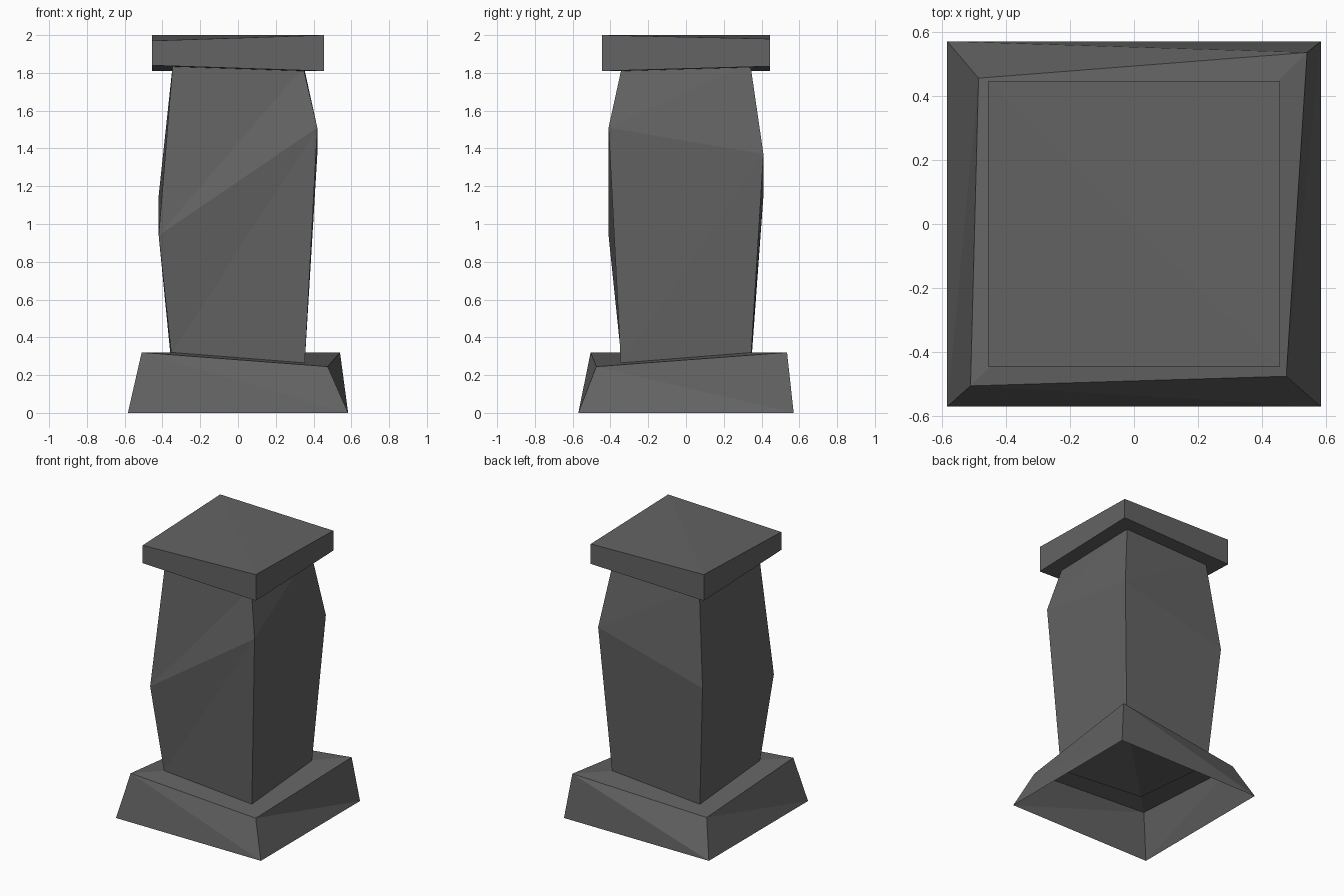
import bpy

if "Cube" in bpy.data.objects:
    bpy.data.objects.remove(bpy.data.objects["Cube"])

stone = bpy.data.materials.new("dark_grey_stone")
stone.diffuse_color = (0.125, 0.125, 0.125, 1)
stone.use_nodes = True
stone.node_tree.nodes["Principled BSDF"].inputs["Base Color"].default_value = stone.diffuse_color


def rect(hx, hy, zs):
    """Four corners, front-left first and counter-clockwise, each with its own height."""
    signs = [(-1, -1), (1, -1), (1, 1), (-1, 1)]
    return [(sx * hx, sy * hy, z) for (sx, sy), z in zip(signs, zs)]


def stack(name, rings, bottom=None, top=None):
    """Join four-cornered rings with triangulated walls.
    bottom / top: corner where the end's diagonal starts, None leaves it open."""
    verts = [v for ring in rings for v in ring]
    faces = []
    for r in range(len(rings) - 1):
        lo, hi = 4 * r, 4 * r + 4
        for i in range(4):
            j = (i + 1) % 4
            if name == "plinth":
                faces += [(lo + i, lo + j, hi + i), (lo + j, hi + j, hi + i)]
            else:
                faces += [(lo + i, lo + j, hi + j), (lo + i, hi + j, hi + i)]
    for start, base, flip in ((bottom, 0, True), (top, 4 * len(rings) - 4, False)):
        if start is None:
            continue
        a, b, c, d = [base + (start + k) % 4 for k in range(4)]
        for tri in ((a, b, c), (a, c, d)):
            faces.append(tri[::-1] if flip else tri)
    mesh = bpy.data.meshes.new(name)
    mesh.from_pydata(verts, [], faces)
    mesh.materials.append(stone)
    obj = bpy.data.objects.new(name, mesh)
    bpy.context.collection.objects.link(obj)
    return obj


# Uneven hollow plinth, open underneath
plinth_top = [(-0.51, -0.505, 0.32), (0.475, -0.475, 0.245),
              (0.54, 0.535, 0.32), (-0.485, 0.455, 0.245)]
stack("plinth", [rect(0.583, 0.57, [0] * 4), plinth_top], top=0)

# Bulging shaft, widest at a different height on every corner
stack("shaft", [
    rect(0.353, 0.345, [0.312, 0.258, 0.312, 0.258]),
    rect(0.42, 0.41, [0.94, 1.51, 1.37, 1.15]),
    rect(0.345, 0.34, [1.85, 1.83, 1.85, 1.83]),
], bottom=0, top=0)

# Slightly warped cap slab
stack("cap", [
    rect(0.455, 0.445, [1.84, 1.81, 1.835, 1.81]),
    rect(0.455, 0.445, [1.97, 2.0, 1.98, 2.0]),
], bottom=1, top=1)
